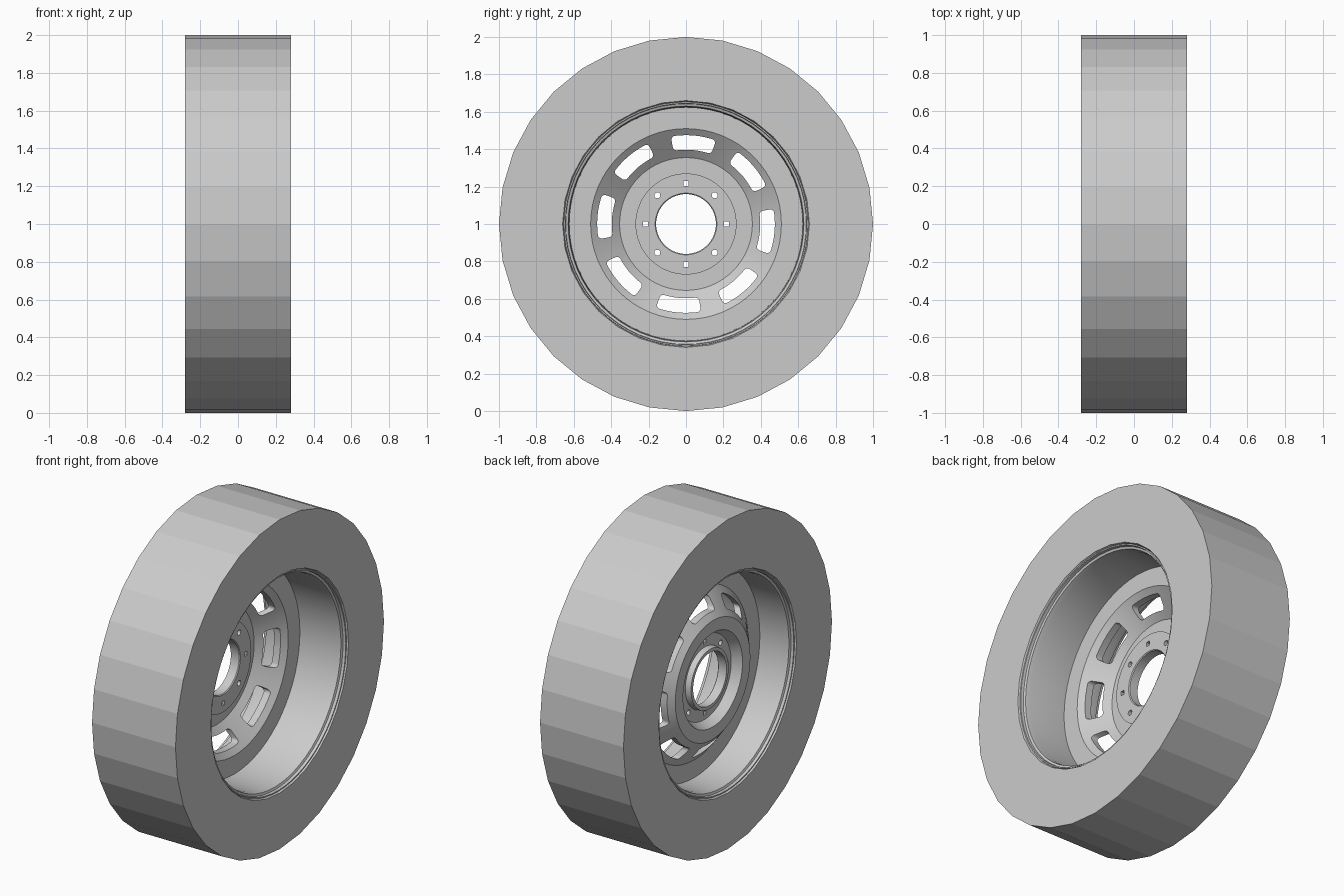
import bpy, bmesh
from math import sin, cos, pi, radians

if "Cube" in bpy.data.objects:
    bpy.data.objects.remove(bpy.data.objects["Cube"])

CZ = 1.0  # wheel axle height


def make_object(name, bm):
    bmesh.ops.recalc_face_normals(bm, faces=bm.faces)
    me = bpy.data.meshes.new(name)
    bm.to_mesh(me)
    bm.free()
    ob = bpy.data.objects.new(name, me)
    bpy.context.collection.objects.link(ob)
    return ob


def lathe(name, profile, sides):
    """Revolve a closed (x, radius) profile around the axle."""
    bm = bmesh.new()
    rings = []
    for i in range(sides):
        a = 2 * pi * i / sides
        rings.append([bm.verts.new((x, r * cos(a), CZ + r * sin(a))) for x, r in profile])
    n = len(profile)
    for i in range(sides):
        p, q = rings[i], rings[(i + 1) % sides]
        for j in range(n):
            k = (j + 1) % n
            bm.faces.new((p[j], p[k], q[k], q[j]))
    return make_object(name, bm)


def prism(bm, outline, x0=-0.27, x1=0.05):
    """Extrude a (y, z) outline along the axle."""
    a = [bm.verts.new((x0, y, CZ + z)) for y, z in outline]
    b = [bm.verts.new((x1, y, CZ + z)) for y, z in outline]
    bm.faces.new(a[::-1])
    bm.faces.new(b)
    n = len(a)
    for i in range(n):
        j = (i + 1) % n
        bm.faces.new((a[i], a[j], b[j], b[i]))


def slot_outline(mid, r0=0.397, r1=0.475, half=radians(14.8), c=0.02):
    """Curved window with rounded corners."""
    pts = []
    corners = [(r1 - c, -1, -pi / 2), (r1 - c, 1, 0),
               (r0 + c, 1, pi / 2), (r0 + c, -1, pi)]
    for n, (rc, side, start) in enumerate(corners):
        tc = side * (half - c / rc)
        for i in range(5):
            t = start + i * pi / 8
            pts.append((rc + c * cos(t), tc + c * sin(t) / rc))
        if n in (0, 2):
            r, end = (r1, half - c / rc) if n == 0 else (r0, -(half - c / rc))
            pts += [(r, -end + 2 * end * i / 6) for i in range(1, 6)]
    return [(r * cos(mid + t), r * sin(mid + t)) for r, t in pts]


# Tyre: plain faceted ring
lathe("tyre", [(-0.28, 1), (0.28, 1), (0.28, 0.66), (0.26, 0.652),
               (-0.26, 0.652), (-0.28, 0.66)], 32)

# Rim barrel with stepped lips at both ends
half = [(0.262, 0.654), (0.272, 0.652), (0.272, 0.645), (0.255, 0.643),
        (0.250, 0.630), (0.220, 0.625), (0.0, 0.622)]
barrel = half + [(-x, r) for x, r in half[-2::-1]]
rim_barrel = lathe("rim_barrel", barrel, 64)

# Dished wheel disc: flat flange, slotted cone, raised ring, bolt plate, bore tube
disc = [(-0.02, 0.628), (-0.02, 0.51), (-0.14, 0.355), (-0.14, 0.27),
        (-0.10, 0.27), (-0.10, 0.165), (-0.105, 0.16), (-0.16, 0.16),
        (-0.16, 0.18), (-0.125, 0.185), (-0.125, 0.255), (-0.18, 0.285),
        (-0.18, 0.36), (-0.06, 0.515), (-0.06, 0.628)]
wheel_disc = lathe("wheel_disc", disc, 64)

# Cutter: eight windows, four round and four square bolt holes
bm = bmesh.new()
for i in range(8):
    prism(bm, slot_outline(radians(85 + 45 * i)))
    a = i * pi / 4
    y, z = 0.217 * cos(a), 0.217 * sin(a)
    sides, r, off = (12, 0.016, 0) if i % 2 else (4, 0.018, pi / 4)
    prism(bm, [(y + r * cos(off + 2 * pi * k / sides),
                z + r * sin(off + 2 * pi * k / sides)) for k in range(sides)])
cutter = make_object("disc_cutter", bm)

mod = wheel_disc.modifiers.new("holes", "BOOLEAN")
mod.operation = "DIFFERENCE"
mod.solver = "EXACT"
mod.object = cutter
bpy.context.view_layer.objects.active = wheel_disc
bpy.ops.object.modifier_apply(modifier=mod.name)
bpy.data.objects.remove(cutter)

# Smooth the rim parts, keep their edges crisp
for ob in (rim_barrel, wheel_disc):
    bpy.ops.object.select_all(action="DESELECT")
    ob.select_set(True)
    bpy.context.view_layer.objects.active = ob
    bpy.ops.object.shade_smooth_by_angle(angle=radians(25))
